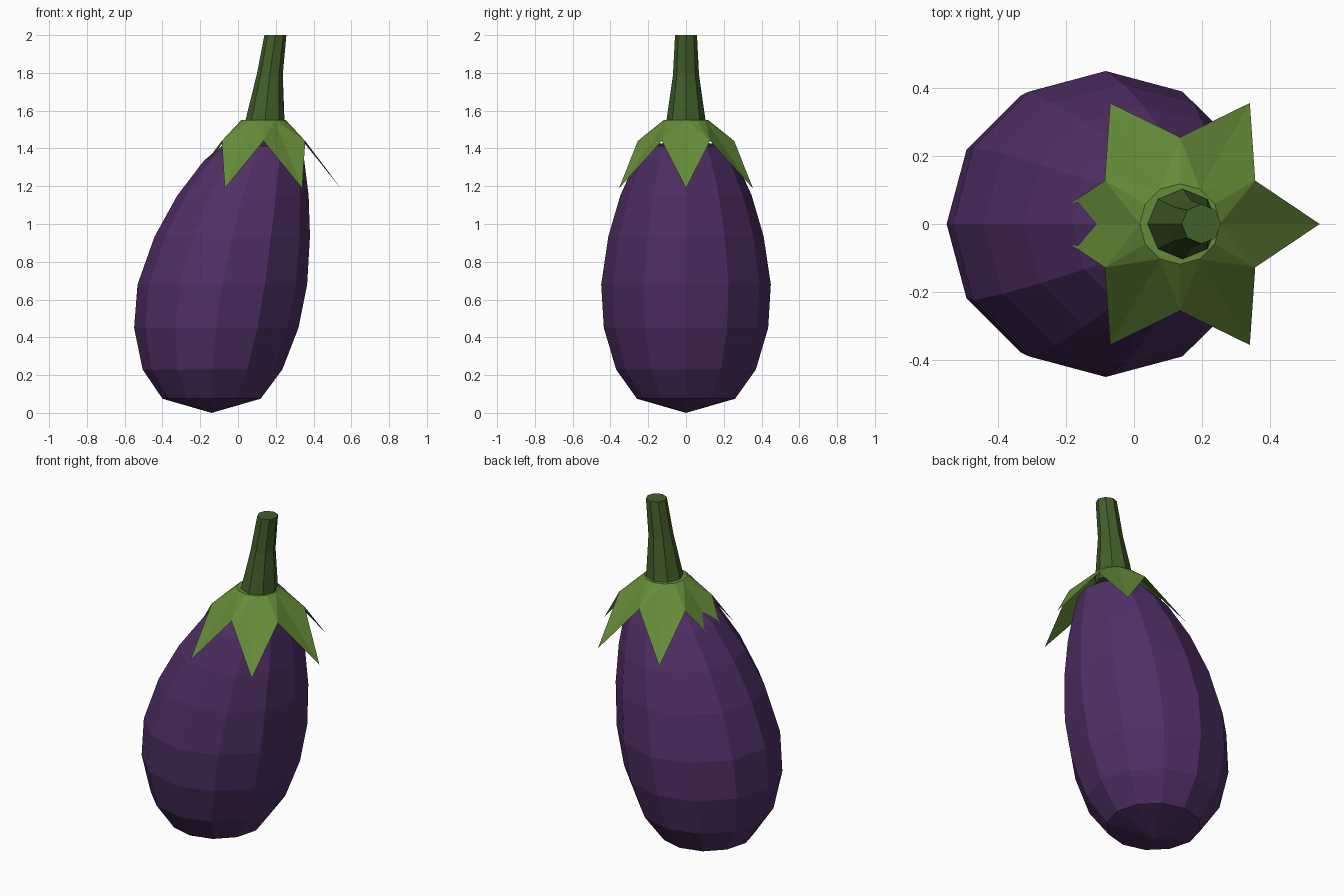
import bpy, bmesh
from math import cos, sin, pi

if "Cube" in bpy.data.objects:
    bpy.data.objects.remove(bpy.data.objects["Cube"])


def material(name, color):
    m = bpy.data.materials.new(name)
    m.diffuse_color = (*color, 1)
    m.use_nodes = True
    m.node_tree.nodes["Principled BSDF"].inputs["Base Color"].default_value = m.diffuse_color
    return m


def finish(bm, name, mat):
    bmesh.ops.recalc_face_normals(bm, faces=bm.faces)
    me = bpy.data.meshes.new(name)
    bm.to_mesh(me)
    bm.free()
    me.materials.append(mat)
    ob = bpy.data.objects.new(name, me)
    bpy.context.collection.objects.link(ob)
    return ob


def ring(bm, cx, z, r, n):
    return [bm.verts.new((cx + r * cos(2 * pi * i / n), r * sin(2 * pi * i / n), z))
            for i in range(n)]


def bridge(bm, a, b):
    n = len(a)
    for i in range(n):
        j = (i + 1) % n
        bm.faces.new((a[i], a[j], b[j], b[i]))


def loft(bm, sections, n):
    rings = [ring(bm, *s, n) for s in sections]
    for a, b in zip(rings, rings[1:]):
        bridge(bm, a, b)
    return rings


def fan(bm, r, tip):
    v = bm.verts.new(tip)
    for i in range(len(r)):
        bm.faces.new((r[i], r[(i + 1) % len(r)], v))


purple = material("purple skin", (0.08, 0.028, 0.13))
leaf_green = material("leaf green", (0.13, 0.26, 0.04))
stem_green = material("stem green", (0.055, 0.115, 0.022))

# Fruit body: leaning 12-sided loft (centre x, z, radius)
bm = bmesh.new()
rings = loft(bm, [(-0.14, 0.075, 0.26), (-0.135, 0.23, 0.37), (-0.115, 0.45, 0.435),
                  (-0.083, 0.68, 0.449), (-0.03, 0.935, 0.411), (0.026, 1.15, 0.348),
                  (0.085, 1.335, 0.266), (0.125, 1.412, 0.212)], 12)
fan(bm, rings[0], (-0.14, 0, 0))
fan(bm, rings[-1], (0.135, 0, 1.45))
finish(bm, "fruit_body", purple)

# Leaf cap: small collar flaring to six pointed leaves
bm = bmesh.new()
collar = ring(bm, 0.135, 1.55, 0.118, 12)
edge = []
for i in range(12):
    r, z = (0.255, 1.44) if i % 2 else (0.41, 1.188)
    a = i * pi / 6
    edge.append(bm.verts.new((0.135 + r * cos(a), r * sin(a), z)))
for i in range(0, 12, 2):
    for j in (i - 1, (i + 1) % 12):
        bm.faces.new((collar[i], collar[j], edge[j]))
        bm.faces.new((collar[i], edge[j], edge[i]))
bm.faces.new(collar)
finish(bm, "leaf_cap", leaf_green)

# Stem: tapering, slightly bent
bm = bmesh.new()
rings = loft(bm, [(0.137, 1.5, 0.113), (0.143, 1.55, 0.103),
                  (0.168, 1.79, 0.069), (0.198, 2.0, 0.058)], 8)
bm.faces.new(rings[0])
bm.faces.new(rings[-1])
finish(bm, "stem", stem_green)
